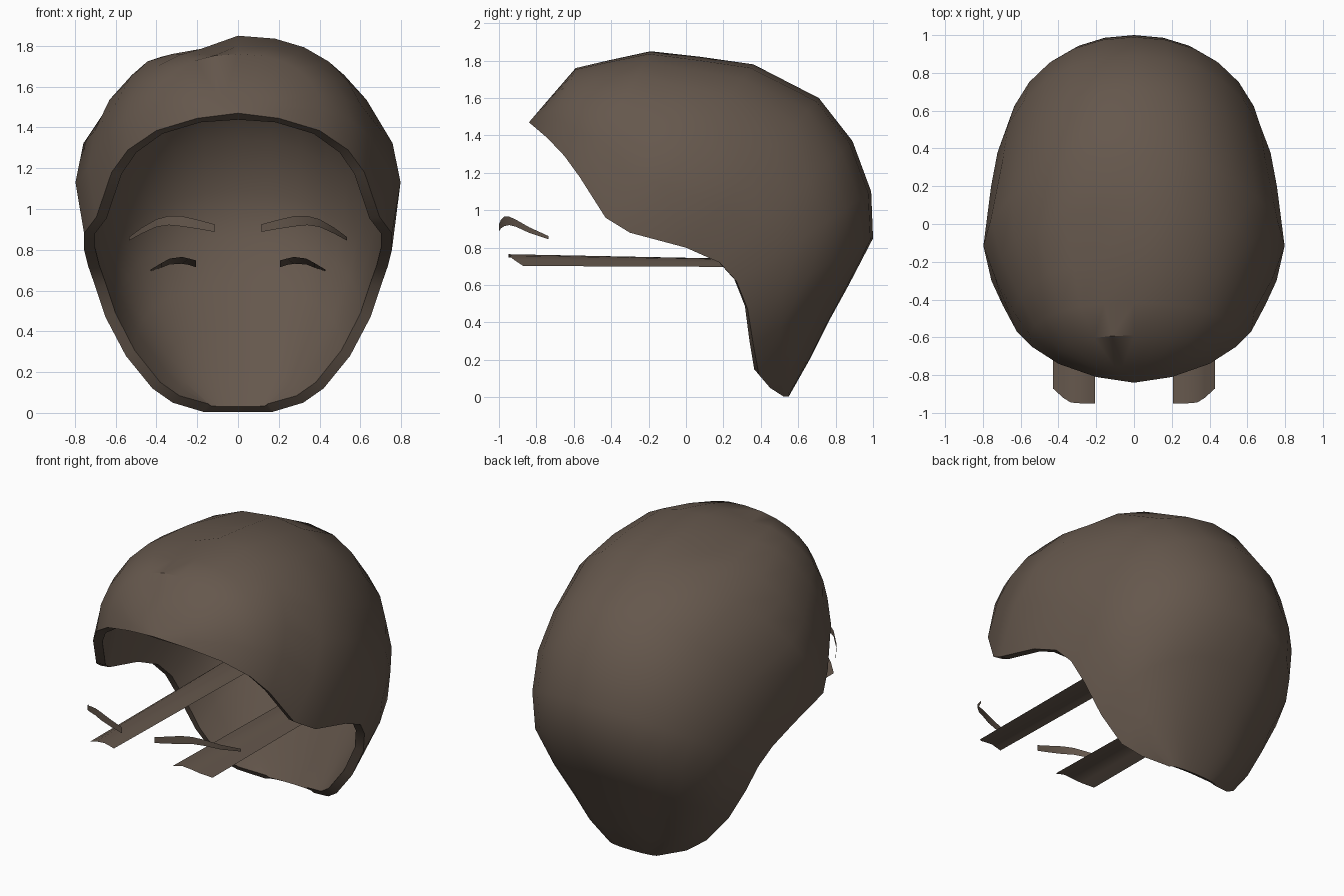
import bpy, bmesh, math
from mathutils import Vector

if "Cube" in bpy.data.objects:
    bpy.data.objects.remove(bpy.data.objects["Cube"])

brown = bpy.data.materials.new("brown_hair")
brown.diffuse_color = (0.13, 0.096, 0.073, 1)
brown.use_nodes = True
brown.node_tree.nodes["Principled BSDF"].inputs["Base Color"].default_value = brown.diffuse_color


def make(name, bm, thickness=0):
    me = bpy.data.meshes.new(name)
    bm.to_mesh(me)
    bm.free()
    ob = bpy.data.objects.new(name, me)
    bpy.context.collection.objects.link(ob)
    me.materials.append(brown)
    bpy.ops.object.select_all(action='DESELECT')
    bpy.context.view_layer.objects.active = ob
    ob.select_set(True)
    if thickness:
        solid = ob.modifiers.new("thickness", 'SOLIDIFY')
        solid.thickness = thickness
        solid.offset = -1
        bpy.ops.object.modifier_apply(modifier=solid.name)
    bpy.ops.object.shade_smooth_by_angle(angle=math.radians(40))
    return ob


def skin(bm, rows):
    grid = [[bm.verts.new(p) for p in r] for r in rows]
    for a, b in zip(grid, grid[1:]):
        for j in range(len(a) - 1):
            bm.faces.new((a[j], a[j + 1], b[j + 1], b[j]))


def bulge_at(y):
    # full at the temples, none towards the back
    if y < 0:
        return .12
    return max(0, .12 - .4 * y) if y < .2 else max(0, .04 - .16 * (y - .2))


# Hair shell: ribs from the rim over the centre line; (rim x, y, z, centre y, z)
ribs = [(0, -.84, 1.47, -.84, 1.47), (.20, -.81, 1.445, -.75, 1.575),
        (.40, -.74, 1.385, -.59, 1.76), (.54, -.65, 1.29, -.42, 1.80),
        (.62, -.57, 1.18, -.19, 1.85), (.695, -.43, .96, .08, 1.82),
        (.755, -.30, .88, .36, 1.78), (.755, 0, .80, .71, 1.60),
        (.735, .18, .72, .89, 1.37), (.70, .27, .62, .99, 1.10),
        (.65, .33, .47, 1.0, .85), (.55, .36, .28, .87, .60),
        (.42, .39, .12, .76, .40), (.32, .45, .05, .66, .20),
        (.17, .52, .005, .55, .005)]
STEPS = 7
rows = []
for n, (x, y, z, cy, cz) in enumerate(ribs):
    row = []
    for i in range(-STEPS, STEPS + 1):
        t = abs(i) / STEPS * math.pi / 2
        s = math.sin(t) ** (.85 if n < 7 else .95)
        c = max(math.cos(t), 0) ** .85
        py, pz = y + (cy - y) * c, z + (cz - z) * c
        k = bulge_at(py) * (.6 if n < 5 else 1)
        px = math.copysign(x * s * (1 + k * math.sqrt(max(math.sin(2 * t), 0))), i)
        # slight dip beside the parting on the left of the crown
        if px < -.05 and pz > 1.76 and py < .1:
            pz = max(1.76, pz - .05)
        row.append((px, py, pz))
    rows.append(row)
bm = bmesh.new()
skin(bm, rows)
bmesh.ops.remove_doubles(bm, verts=bm.verts, dist=.002)
bmesh.ops.recalc_face_normals(bm, faces=bm.faces)
mid = Vector((0, .1, 1))
if sum(f.normal.dot(f.calc_center_median() - mid) * f.calc_area() for f in bm.faces) < 0:
    bmesh.ops.reverse_faces(bm, faces=bm.faces)
make("hair_shell", bm, .055)

# Brow strips: (x, y, lower z, upper z)
brow = [(.115, -1.0, .888, .925), (.20, -.99, .903, .948), (.28, -.972, .915, .966),
        (.34, -.945, .921, .966), (.40, -.91, .912, .950), (.47, -.84, .880, .910),
        (.535, -.735, .845, .862)]
# Lash sheets running back into the shell: (x, front y, back z, front z)
lash = [(.207, -.95, .715, .748), (.24, -.95, .726, .757), (.275, -.95, .731, .765),
        (.335, -.945, .728, .757), (.375, -.92, .712, .735), (.43, -.87, .695, .702)]
for side, sx in (("left", -1), ("right", 1)):
    bm = bmesh.new()
    skin(bm, [[(sx * x, y, a), (sx * x, y, b)] for x, y, a, b in brow])
    for f in bm.faces:
        f.normal_update()
        if f.normal.y > 0:
            f.normal_flip()
    make(side + "_brow", bm)

    bm = bmesh.new()
    skin(bm, [[(sx * x, y, b), (sx * x, .75, a)] for x, y, a, b in lash])
    for f in bm.faces:
        f.normal_update()
        if f.normal.z < 0:
            f.normal_flip()
    make(side + "_lash", bm)
